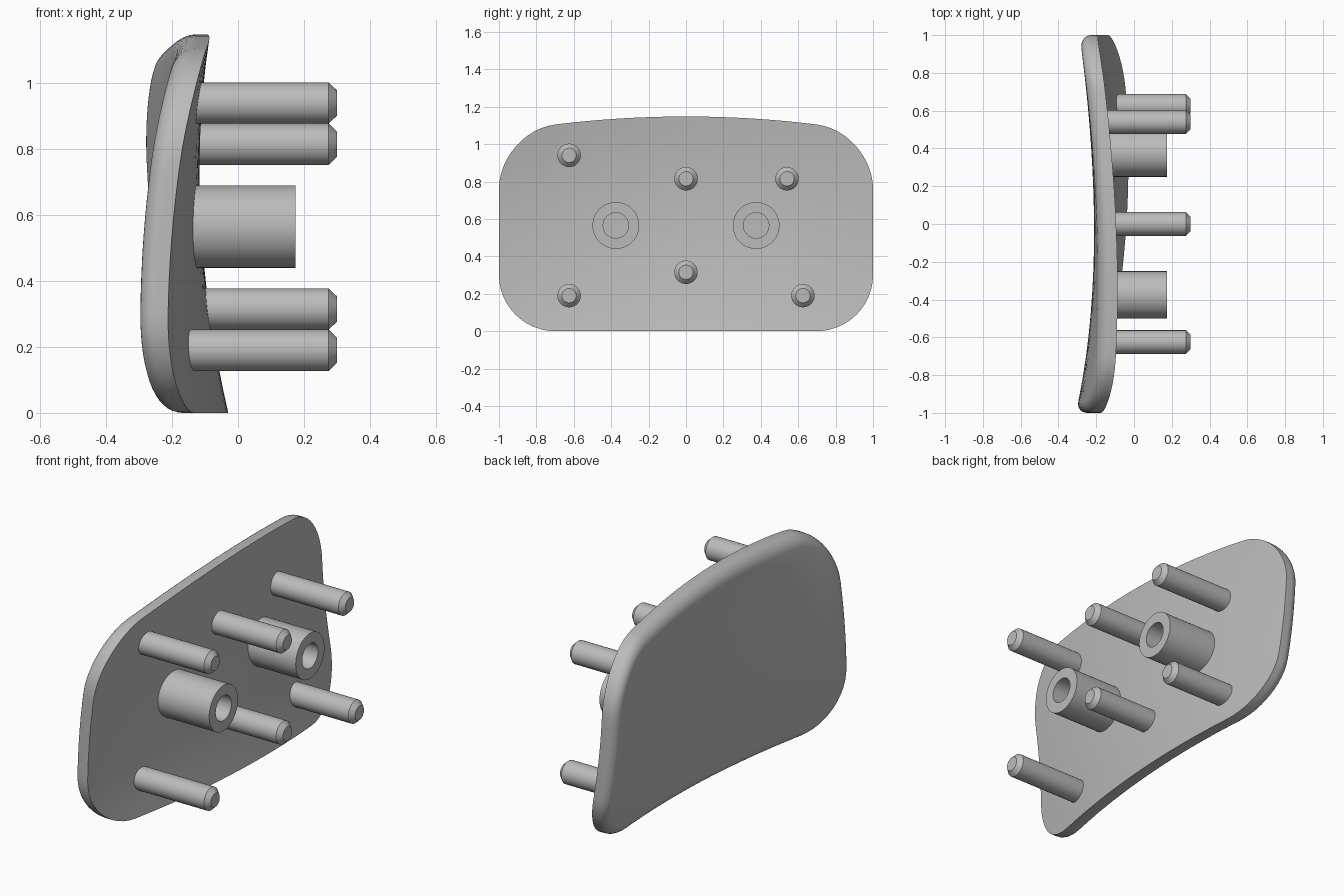
import bpy, bmesh, math

cube = bpy.data.objects.get("Cube")
if cube:
    bpy.data.objects.remove(cube, do_unlink=True)

grey = bpy.data.materials.new("plain grey")
grey.use_nodes = True
COLOUR = (0.5, 0.5, 0.5, 1)
grey.diffuse_color = COLOUR
grey.node_tree.nodes["Principled BSDF"].inputs["Base Color"].default_value = COLOUR

THICK, FILLET = 0.095, 0.06
HEIGHT, RADIUS = 1.06, 0.3


def inner_x(y, z):
    """Gently twisted, bowed inner face of the plate."""
    bow = -0.04 - 0.205 * z + 0.137 * z * z
    return bow + (0.065 - 0.095 * z) * y + (0.045 * z - 0.1) * y * y


def outline(inset):
    """Rounded rectangle with an arched top, as (y, z) points."""
    r = RADIUS - inset
    cy, lo, hi = 1 - RADIUS, RADIUS, HEIGHT - RADIUS
    corners = [(cy, lo, -90), (cy, hi, 0), (-cy, hi, 90), (-cy, lo, 180)]
    pts = []
    for i, (y, z, start) in enumerate(corners):
        for k in range(13):
            a = math.radians(start + 7.5 * k)
            pts.append((y + r * math.cos(a), z + r * math.sin(a)))
        # subdivide the straight run to the next corner
        ny, nz, nstart = corners[(i + 1) % 4]
        a = math.radians(nstart)
        end = (ny + r * math.cos(a), nz + r * math.sin(a))
        y0, z0 = pts[-1]
        steps = 16 if i % 2 else 8
        for k in range(1, steps):
            t = k / steps
            pts.append((y0 + (end[0] - y0) * t, z0 + (end[1] - z0) * t))
    return [(y, z * (1 + 0.083 * (1 - y * y))) for y, z in pts]


def finish(name, bm):
    bmesh.ops.recalc_face_normals(bm, faces=bm.faces)
    mesh = bpy.data.meshes.new(name)
    bm.to_mesh(mesh)
    bm.free()
    mesh.materials.append(grey)
    ob = bpy.data.objects.new(name, mesh)
    bpy.context.collection.objects.link(ob)
    bpy.ops.object.select_all(action='DESELECT')
    ob.select_set(True)
    bpy.context.view_layer.objects.active = ob
    bpy.ops.object.shade_smooth_by_angle(angle=math.radians(30))
    return ob


def bridge(bm, a, b):
    n = len(a)
    for i in range(n):
        bm.faces.new((a[i], a[(i + 1) % n], b[(i + 1) % n], b[i]))


# Curved plate: rings from the inner centre, round the rim, to the outer centre
def build_plate():
    bm = bmesh.new()
    mid = HEIGHT / 2
    scales = [k / 8 for k in range(1, 9)]
    rings = [(0, 0, s) for s in scales] + [(0, THICK - FILLET, 1)]
    for k in range(1, 9):
        a = math.pi / 2 * k / 8
        rings.append((FILLET * (1 - math.cos(a)),
                      THICK - FILLET + FILLET * math.sin(a), 1))
    rings += [(FILLET, THICK, s) for s in reversed(scales[:-1])]
    loops = []
    for inset, depth, s in rings:
        pts = [(y * s, mid + (z - mid) * s) for y, z in outline(inset)]
        loops.append([bm.verts.new((inner_x(y, z) - depth, y, z)) for y, z in pts])
    for a, b in zip(loops, loops[1:]):
        bridge(bm, a, b)
    for loop, depth in ((loops[0], 0), (loops[-1], THICK)):
        c = bm.verts.new((inner_x(0, mid) - depth, 0, mid))
        for i, v in enumerate(loop):
            bm.faces.new((v, loop[(i + 1) % len(loop)], c))
    finish("curved_plate", bm)


# Turned part along x: profile of (x, radius), ends capped
def turned(name, y, z, profile, sides=48):
    bm = bmesh.new()
    loops = []
    for x, r in profile:
        loops.append([bm.verts.new((x, y + r * math.cos(math.tau * i / sides),
                                    z + r * math.sin(math.tau * i / sides)))
                      for i in range(sides)])
    for a, b in zip(loops, loops[1:]):
        bridge(bm, a, b)
    bm.faces.new(loops[0])
    bm.faces.new(loops[-1])
    finish(name, bm)


build_plate()

# Locating pins with chamfered tips
PINS = {"upper_right": (-0.625, 0.94), "lower_right": (-0.625, 0.19),
        "upper_middle": (0, 0.815), "lower_middle": (0, 0.315),
        "upper_left": (0.54, 0.815), "lower_left": (0.625, 0.19)}
for name, (y, z) in PINS.items():
    base = inner_x(y, z) - 0.04
    turned(name + "_pin", y, z, [(base, 0.0625), (0.275, 0.0625), (0.3, 0.0385)])

# Hollow screw bosses
for name, y in (("right", -0.375), ("left", 0.375)):
    z = 0.565
    face = inner_x(y, z)
    turned(name + "_boss", y, z, [(face - 0.04, 0.125), (0.175, 0.125),
                                  (0.175, 0.068), (face + 0.01, 0.068)])
